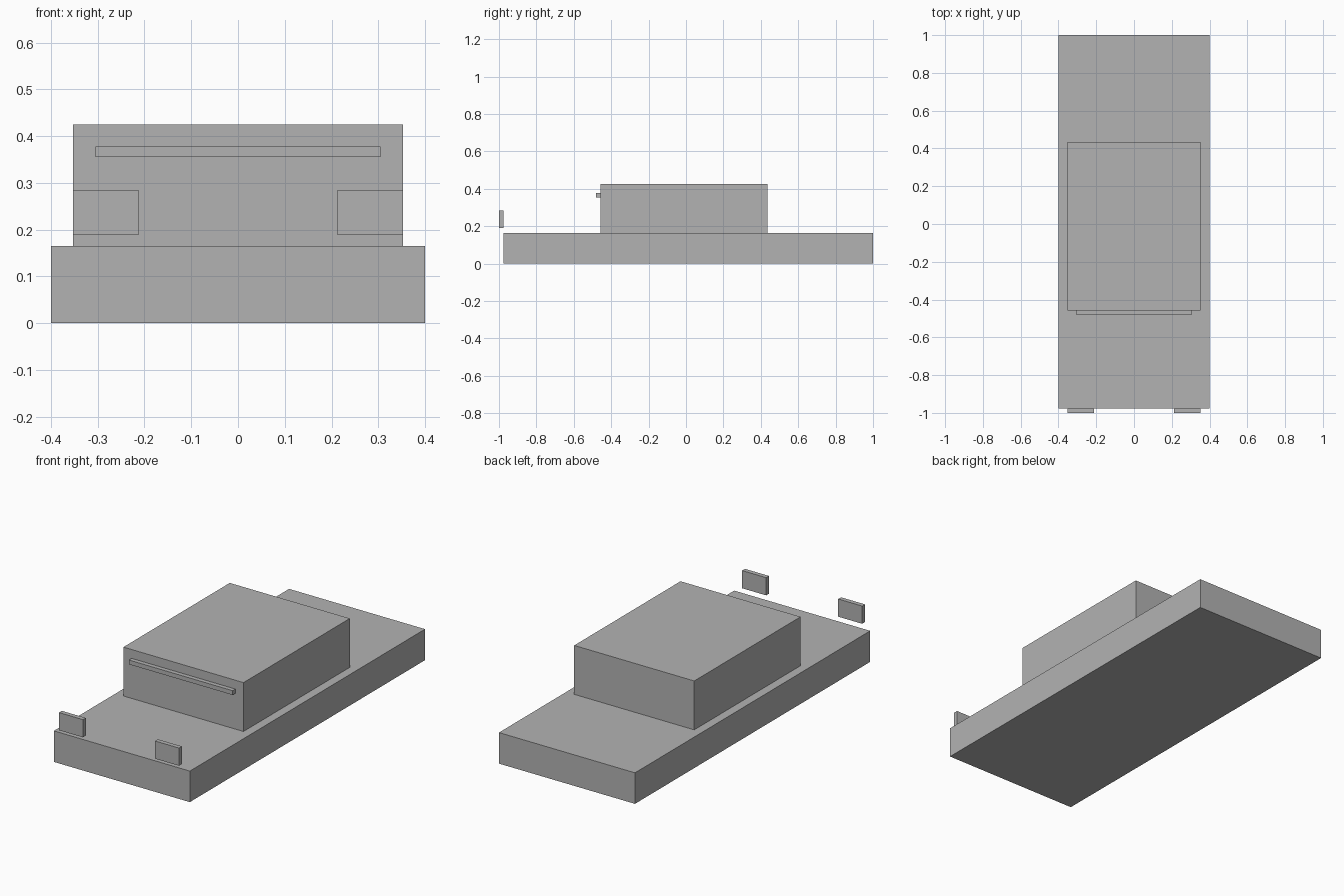
import bpy

if "Cube" in bpy.data.objects:
    bpy.data.objects.remove(bpy.data.objects["Cube"])

grey = bpy.data.materials.new("plain_grey")
grey.diffuse_color = (0.45, 0.45, 0.45, 1)
grey.use_nodes = True
grey.node_tree.nodes["Principled BSDF"].inputs["Base Color"].default_value = grey.diffuse_color


def box(name, low, high):
    """Axis-aligned box between two corners."""
    centre = [(a + b) / 2 for a, b in zip(low, high)]
    bpy.ops.mesh.primitive_cube_add(size=1, location=centre)
    obj = bpy.context.object
    obj.name = name
    obj.scale = [b - a for a, b in zip(low, high)]
    bpy.ops.object.transform_apply(location=False, rotation=False, scale=True)
    obj.data.materials.append(grey)
    return obj


# Long lower body and the cabin on top of it
box("lower_body", (-0.4, -0.976, 0), (0.4, 1.0, 0.165))
box("cabin", (-0.353, -0.458, 0.165), (0.353, 0.435, 0.425))

# Thin bar across the front of the cabin
box("front_bar", (-0.305, -0.481, 0.355), (0.305, -0.458, 0.378))

# Pair of headlight plates floating ahead of the front edge
for side, name in ((-1, "headlight_left"), (1, "headlight_right")):
    x = sorted((side * 0.212, side * 0.353))
    box(name, (x[0], -1.0, 0.19), (x[1], -0.976, 0.284))
